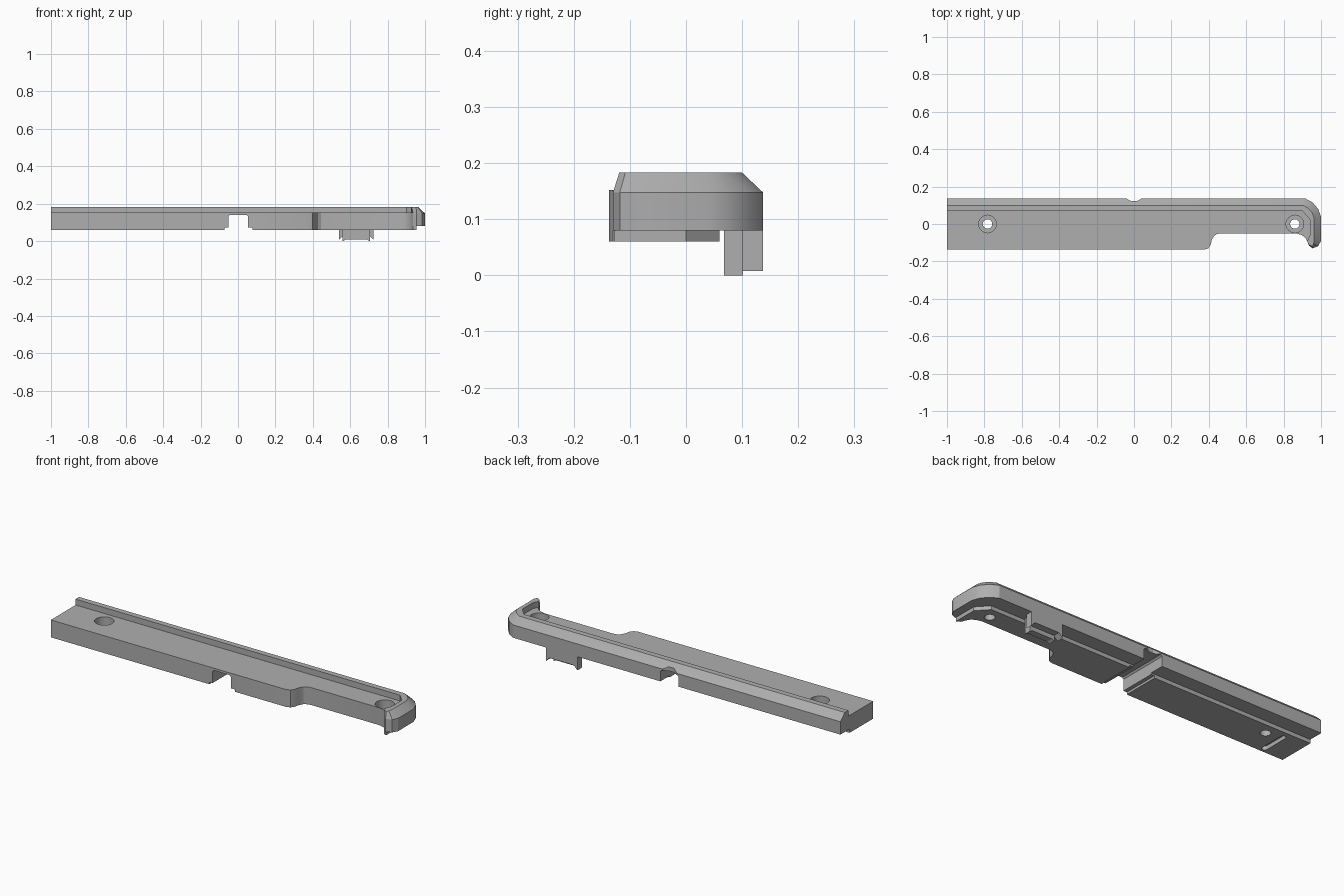
import bpy
import bmesh
import math

cube = bpy.data.objects.get("Cube")
if cube:
    bpy.data.objects.remove(cube, do_unlink=True)

grey = bpy.data.materials.new("plain grey")
grey.use_nodes = True
colour = (0.43, 0.43, 0.43, 1)
grey.diffuse_color = colour
grey.node_tree.nodes["Principled BSDF"].inputs["Base Color"].default_value = colour


def loft(name, rings):
    """Closed solid through matching rings of 3D points."""
    bm = bmesh.new()
    loops = [[bm.verts.new(p) for p in ring] for ring in rings]
    n = len(loops[0])
    for a, b in zip(loops, loops[1:]):
        for i in range(n):
            j = (i + 1) % n
            bm.faces.new((a[i], a[j], b[j], b[i]))
    bm.faces.new(loops[0][::-1])
    bm.faces.new(loops[-1])
    bmesh.ops.recalc_face_normals(bm, faces=bm.faces)
    mesh = bpy.data.meshes.new(name)
    bm.to_mesh(mesh)
    bm.free()
    mesh.materials.append(grey)
    ob = bpy.data.objects.new(name, mesh)
    bpy.context.collection.objects.link(ob)
    return ob


def plan(name, outline, z0, z1):
    return loft(name, [[(x, y, z) for x, y in outline] for z in (z0, z1)])


def elevation(name, outline, y0, y1):
    return loft(name, [[(x, y, z) for x, z in outline] for y in (y0, y1)])


def disc(x, y, r, n=32):
    return [(x + r * math.cos(math.tau * i / n), y + r * math.sin(math.tau * i / n))
            for i in range(n)]


def combine(target, part, operation):
    mod = target.modifiers.new("combine", 'BOOLEAN')
    mod.operation = operation
    mod.solver = 'EXACT'
    mod.object = part
    bpy.context.view_layer.update()
    graph = bpy.context.evaluated_depsgraph_get()
    mesh = bpy.data.meshes.new_from_object(target.evaluated_get(graph))
    target.modifiers.clear()
    target.data = mesh
    bpy.data.objects.remove(part, do_unlink=True)


# Deck: wide at one end, stepping back in an S-curve, then out to the hook
front_edge = [(-1, -.137), (.375, -.137), (.397, -.13), (.41, -.112), (.416, -.085),
              (.428, -.064), (.445, -.053), (.47, -.05), (.865, -.05), (.895, -.058),
              (.915, -.073), (.926, -.092), (.935, -.115), (.955, -.127)]
rail = plan("rail_body", front_edge + [(.955, 0), (.9, .06), (-1, .06)], .06, .152)
upper = plan("upper_deck", front_edge + [(.96, .03), (.905, .085), (-1, .085)], .08, .152)

# Raised rim with chamfered outer edge, wrapping round into the hook
inner = [(.926, -.092), (.94, -.06), (.94, .025), (.9, .07), (-1, .07)]
outer = [(-1, .137), (.915, .137), (.955, .115), (.985, .08), (1, .04),
         (1, -.09), (.985, -.118), (.955, -.13), (.935, -.115)]
crest = [(-1, .1), (.905, .1), (.93, .085), (.952, .062), (.962, .035),
         (.962, -.09), (.96, -.108), (.952, -.119), (.935, -.11)]
rim = loft("rim", [[(x, y, z) for x, y in outer_path + inner]
                   for outer_path, z in ((outer, .08), (outer, .148), (crest, .183))])

# Clip hanging from the back edge
clip_front = elevation("clip_front", [(.56, .1), (.56, 0), (.575, .008), (.69, .008),
                                      (.705, 0), (.705, .1)], .068, .102)
clip_back = elevation("clip_back", [(.54, .1), (.54, .008), (.562, .03), (.703, .03),
                                    (.725, .008), (.725, .1)], .1, .137)
for part in (upper, rim, clip_front, clip_back):
    combine(rail, part, 'UNION')

# Cross slot underneath, with a flared mouth
slot = elevation("slot_cutter", [(-.072, .05), (-.072, .072), (-.052, .072), (-.052, .132),
                                 (-.044, .14), (.046, .14), (.054, .132), (.054, .072),
                                 (.078, .072), (.078, .05)], -.2, .2)
# Small notch in the back edge
notch = plan("notch_cutter", [(-.05, .15), (-.038, .134), (-.015, .122), (.015, .122),
                              (.038, .134), (.05, .15)], .03, .25)
# Rounded groove under the wide end
groove = plan("groove_cutter",
              [(-.87 + .014 * math.cos(a), side * .065 - .045 + .014 * math.sin(a))
               for side, start in ((1, 0), (-1, math.pi))
               for a in [start + math.pi * i / 8 for i in range(9)]], .04, .08)
cutters = [slot, notch, groove]
# Counterbored screw holes
for x in (-.783, .86):
    cutters.append(plan("bore_cutter", disc(x, 0, .047), .11, .25))
    cutters.append(plan("hole_cutter", disc(x, 0, .025), .02, .2))
for cutter in cutters:
    combine(rail, cutter, 'DIFFERENCE')

bpy.context.view_layer.objects.active = rail
rail.select_set(True)
bpy.ops.object.shade_smooth_by_angle(angle=math.radians(25))
